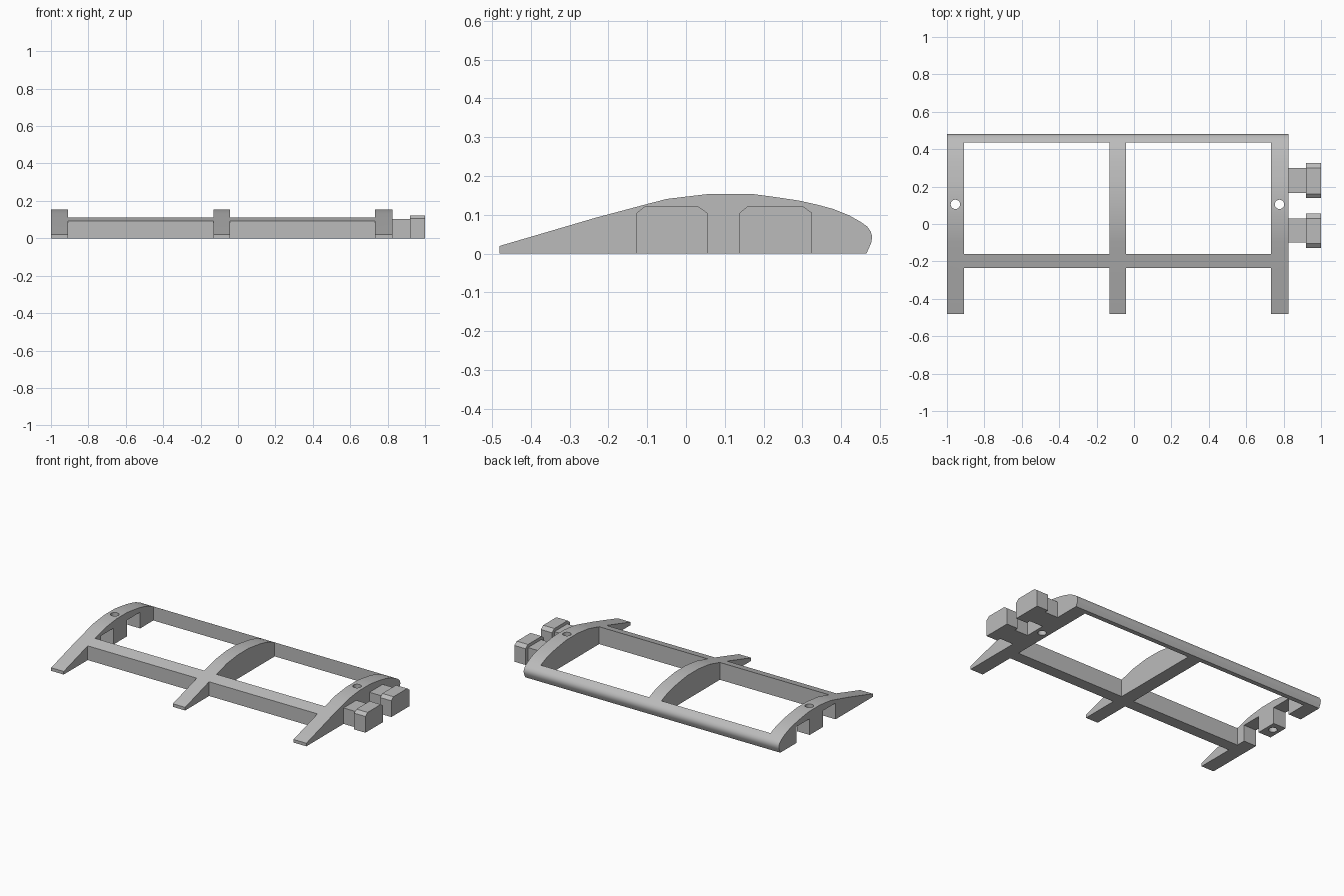
import bpy, bmesh, math
from mathutils import Matrix

cube = bpy.data.objects.get("Cube")
if cube:
    bpy.data.objects.remove(cube, do_unlink=True)

grey = bpy.data.materials.new("plain grey")
grey.use_nodes = True
GREY = (0.5, 0.5, 0.5, 1)
grey.diffuse_color = GREY
grey.node_tree.nodes["Principled BSDF"].inputs["Base Color"].default_value = GREY


def add_object(name, bm):
    bmesh.ops.recalc_face_normals(bm, faces=bm.faces)
    mesh = bpy.data.meshes.new(name)
    bm.to_mesh(mesh)
    bm.free()
    mesh.materials.append(grey)
    obj = bpy.data.objects.new(name, mesh)
    bpy.context.collection.objects.link(obj)
    return obj


def extrude_x(name, outline, x0, x1):
    """Extrude a closed (y, z) outline along x."""
    bm = bmesh.new()
    face = bm.faces.new([bm.verts.new((x0, y, z)) for y, z in outline])
    new = bmesh.ops.extrude_face_region(bm, geom=[face])["geom"]
    verts = [v for v in new if isinstance(v, bmesh.types.BMVert)]
    bmesh.ops.translate(bm, verts=verts, vec=(x1 - x0, 0, 0))
    return add_object(name, bm)


def box(name, x, y, z):
    return extrude_x(name, [(y[0], z[0]), (y[1], z[0]), (y[1], z[1]), (y[0], z[1])], *x)


def cut(target, cutter):
    """Subtract the cutter for good and remove it."""
    mod = target.modifiers.new("cut", "BOOLEAN")
    mod.operation, mod.solver, mod.object = "DIFFERENCE", "EXACT", cutter
    bpy.context.view_layer.objects.active = target
    bpy.ops.object.modifier_apply(modifier=mod.name)
    bpy.data.objects.remove(cutter, do_unlink=True)


# Wing section, from trailing edge over the top to the round nose
AIRFOIL = [(-0.48, 0), (-0.48, 0.02), (-0.235, 0.092), (-0.16, 0.112), (-0.1, 0.128),
           (-0.05, 0.141), (0, 0.147), (0.06, 0.154), (0.17, 0.154), (0.23, 0.146),
           (0.29, 0.137), (0.34, 0.126), (0.38, 0.115), (0.42, 0.099), (0.45, 0.082),
           (0.467, 0.07), (0.476, 0.057), (0.48, 0.043), (0.477, 0.027), (0.465, 0)]
frame = extrude_x("wing_frame", AIRFOIL, -1, 0.825)

# Open bays between the three ribs, and between the spars
for bay in [(-0.91, -0.13), (-0.042, 0.733)]:
    cut(frame, box("bay_cutter", bay, (-0.16, 0.435), (-0.1, 0.3)))
    cut(frame, box("trailing_cutter", bay, (-0.6, -0.235), (-0.1, 0.3)))

# Sockets in the right-hand rib that take the connector necks
NECKS = [(-0.1, 0.03), (0.165, 0.3)]
for neck in NECKS:
    cut(frame, box("socket_cutter", (-1.1, -0.88), neck, (-0.1, 0.105)))

# Round pin holes through the end ribs
for x in (-0.955, 0.778):
    bm = bmesh.new()
    bmesh.ops.create_cone(bm, cap_ends=True, segments=32, radius1=0.025, radius2=0.025,
                          depth=0.6, matrix=Matrix.Translation((x, 0.105, 0.1)))
    cut(frame, add_object("hole_cutter", bm))

bpy.ops.object.select_all(action="DESELECT")
frame.select_set(True)
bpy.context.view_layer.objects.active = frame
bpy.ops.object.shade_smooth_by_angle(angle=math.radians(29))

# Connectors on the left-hand rib: a neck and a wider head with bevelled top
for side, (y0, y1) in zip(("front", "back"), NECKS):
    box(side + "_connector_neck", (0.825, 0.92), (y0, y1), (0, 0.103))
    a, b = y0 - 0.027, y1 + 0.025
    extrude_x(side + "_connector_head",
              [(a, 0), (b, 0), (b, 0.105), (y1, 0.123), (y0 - 0.005, 0.123), (a, 0.105)],
              0.92, 1)
